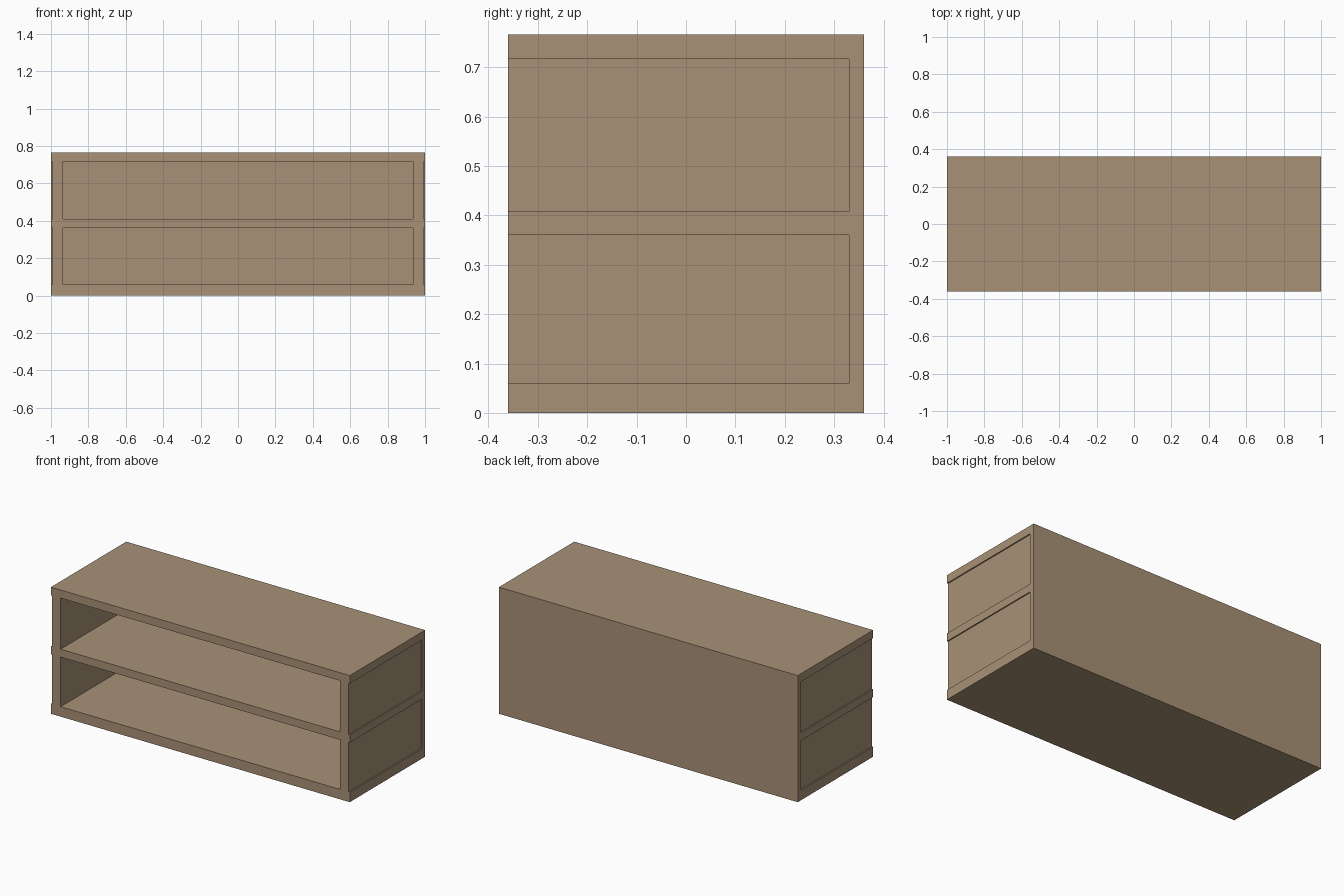
import bpy

cube = bpy.data.objects.get("Cube")
if cube:
    bpy.data.objects.remove(cube, do_unlink=True)

# Overall size, bay heights and back panel position
WIDTH, DEPTH, HEIGHT = 2.0, 0.72, 0.766
BAYS = {"lower": (0.06, 0.36), "upper": (0.408, 0.717)}
FRONT, BACK_PANEL = -DEPTH / 2, 0.33
INNER_X, RECESS = 0.935, 0.007

wood = bpy.data.materials.new("light_brown_wood")
wood.use_nodes = True
colour = (0.392, 0.283, 0.181, 1)
wood.diffuse_color = colour
wood.node_tree.nodes["Principled BSDF"].inputs["Base Color"].default_value = colour


def box(name, low, high):
    """Add a box spanning two opposite corners."""
    bpy.ops.mesh.primitive_cube_add(
        size=1, location=[(a + b) / 2 for a, b in zip(low, high)])
    obj = bpy.context.object
    obj.name = name
    obj.scale = [b - a for a, b in zip(low, high)]
    bpy.ops.object.transform_apply(location=True, rotation=False, scale=True)
    obj.data.materials.append(wood)
    return obj


def carve(target, name, low, high):
    """Cut a box out of the target."""
    cutter = box(name, low, high)
    cutter.hide_render = True
    mod = target.modifiers.new(name, 'BOOLEAN')
    mod.operation = 'DIFFERENCE'
    mod.solver = 'EXACT'
    mod.object = cutter
    bpy.context.view_layer.objects.active = target
    bpy.ops.object.modifier_apply(modifier=name)
    bpy.data.objects.remove(cutter, do_unlink=True)


# Solid cabinet body
cabinet = box("shelf_cabinet", (-WIDTH / 2, FRONT, 0), (WIDTH / 2, -FRONT, HEIGHT))

# Open bays at the front, and shallow side recesses that run out at the front
over = FRONT - 0.1
for level, (z0, z1) in BAYS.items():
    carve(cabinet, level + "_bay", (-INNER_X, over, z0), (INNER_X, BACK_PANEL, z1))
    for side, sign in (("left", 1), ("right", -1)):
        xs = sorted((sign * (WIDTH / 2 - RECESS), sign * (WIDTH / 2 + 0.1)))
        carve(cabinet, f"{level}_{side}_recess",
              (xs[0], over, z0), (xs[1], BACK_PANEL, z1))
